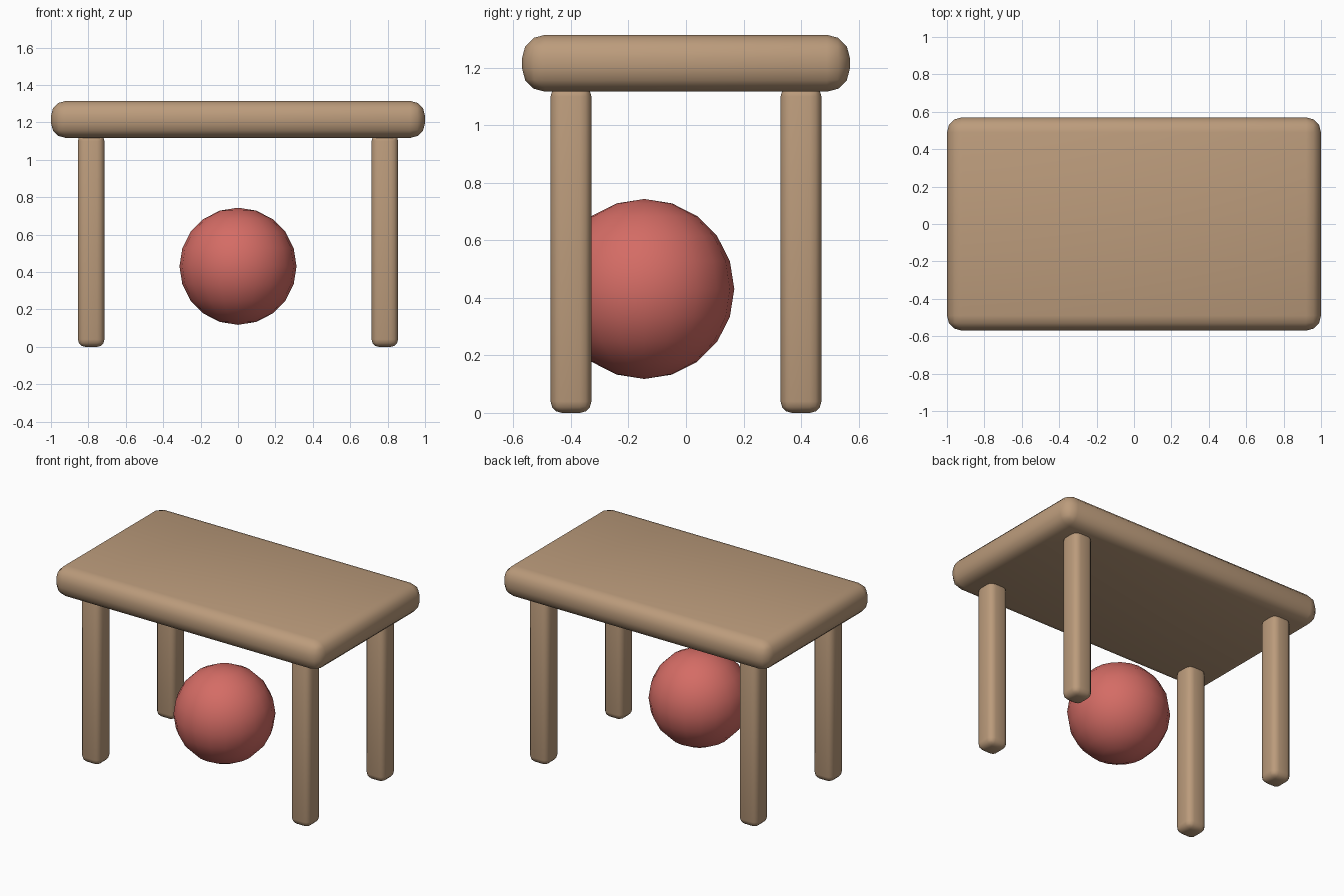
import bpy

if "Cube" in bpy.data.objects:
    bpy.data.objects.remove(bpy.data.objects["Cube"])


def material(name, color):
    m = bpy.data.materials.new(name)
    m.diffuse_color = color
    m.use_nodes = True
    m.node_tree.nodes["Principled BSDF"].inputs["Base Color"].default_value = m.diffuse_color
    return m


wood = material("wood", (0.50, 0.33, 0.20, 1))
red = material("red", (0.66, 0.15, 0.13, 1))


def rounded_box(name, lo, hi, bevel, segments=3):
    center = [(a + b) / 2 for a, b in zip(lo, hi)]
    bpy.ops.mesh.primitive_cube_add(size=1, location=center)
    ob = bpy.context.object
    ob.name = name
    ob.scale = [b - a for a, b in zip(lo, hi)]
    bpy.ops.object.transform_apply(location=False, rotation=False, scale=True)
    mod = ob.modifiers.new("rounding", 'BEVEL')
    mod.width = bevel
    mod.segments = segments
    ob.data.materials.append(wood)
    bpy.ops.object.shade_smooth()
    return ob


# Table top
rounded_box("table_top", (-1, -0.57, 1.117), (1, 0.57, 1.315), 0.08)

# Four legs, tucked slightly into the top
for sx, side in ((-1, "left"), (1, "right")):
    for sy, end in ((-1, "front"), (1, "back")):
        x, y = sx * 0.785, sy * 0.40
        rounded_box(f"{end}_{side}_leg", (x - 0.071, y - 0.071, 0),
                    (x + 0.071, y + 0.071, 1.14), 0.04)

# Ball floating under the table
bpy.ops.mesh.primitive_uv_sphere_add(segments=20, ring_count=10, radius=0.313,
                                     location=(0, -0.145, 0.431))
ball = bpy.context.object
ball.name = "ball"
ball.data.materials.append(red)
bpy.ops.object.shade_smooth()
